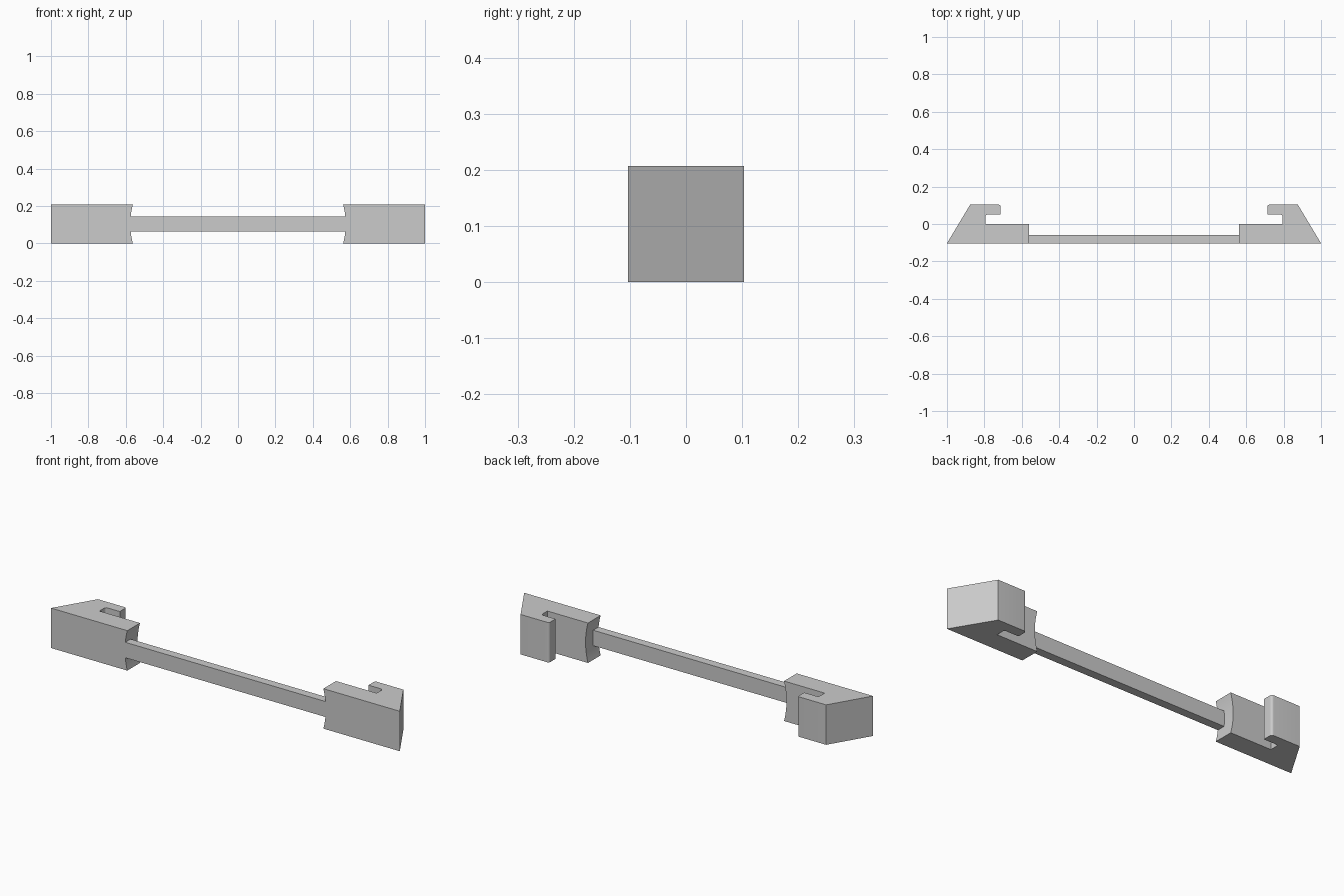
import bpy, bmesh, math

cube = bpy.data.objects.get("Cube")
if cube:
    bpy.data.objects.remove(cube, do_unlink=True)

HEIGHT = 0.207
HALF = HEIGHT / 2      # half of both height and depth
INNER = 0.562          # inner end of each block
HOLLOW = 0.014         # depth of the concave inner end
ARC_STEPS = 16

grey = bpy.data.materials.new("plain grey")
grey.use_nodes = True
colour = (0.6, 0.6, 0.6, 1)
grey.diffuse_color = colour
grey.node_tree.nodes["Principled BSDF"].inputs["Base Color"].default_value = colour


def finish(bm, name):
    bmesh.ops.recalc_face_normals(bm, faces=bm.faces)
    mesh = bpy.data.meshes.new(name)
    bm.to_mesh(mesh)
    bm.free()
    mesh.materials.append(grey)
    obj = bpy.data.objects.new(name, mesh)
    bpy.context.collection.objects.link(obj)
    return obj


def corner(cx, cy, r, start):
    """Quarter round, running counter-clockwise from the start angle."""
    return [(cx + r * math.cos(math.radians(start + a)),
             cy + r * math.sin(math.radians(start + a))) for a in range(0, 91, 15)]


def hook_profile():
    """Plan outline of the hooked block, with the slot opening inwards."""
    r = 0.012
    lip, slot_end, slot_top = 0.713, 0.795, 0.05
    pts = [(INNER, -HALF), (1, -HALF), (0.876, HALF)]
    pts += corner(lip + r, HALF - r, r, 90)
    pts += [(lip, slot_top)]
    pts += corner(slot_end - r, slot_top - r, r, 0)[::-1]
    pts += [(slot_end, 0), (INNER, 0)]
    return pts


def hook_block(name, side):
    bm = bmesh.new()
    rings = []
    for i in range(ARC_STEPS + 1):
        t = 2 * i / ARC_STEPS - 1
        push = HOLLOW * (1 - t * t)
        rings.append([bm.verts.new((side * (x + (push if x == INNER else 0)), y, HALF * (1 + t)))
                      for x, y in hook_profile()])
    n = len(rings[0])
    for low, high in zip(rings, rings[1:]):
        for j in range(n):
            k = (j + 1) % n
            bm.faces.new((low[j], low[k], high[k], high[j]))
    bm.faces.new(rings[0])
    bm.faces.new(rings[-1])
    # Merge the flat sides back into single faces
    bmesh.ops.dissolve_limit(bm, angle_limit=math.radians(0.2), verts=bm.verts, edges=bm.edges)
    return finish(bm, name)


def connecting_bar():
    bm = bmesh.new()
    bmesh.ops.create_cube(bm, size=1)
    end, back, thick = INNER + HOLLOW, -0.06, 0.08
    for v in bm.verts:
        v.co = (2 * end * v.co.x, back if v.co.y > 0 else -HALF, HALF + thick * v.co.z)
    return finish(bm, "connecting_bar")


parts = [hook_block("left_hook_block", 1), hook_block("right_hook_block", -1), connecting_bar()]

bpy.ops.object.select_all(action='DESELECT')
for part in parts:
    part.select_set(True)
bpy.context.view_layer.objects.active = parts[0]
bpy.ops.object.shade_smooth_by_angle(angle=math.radians(30))
